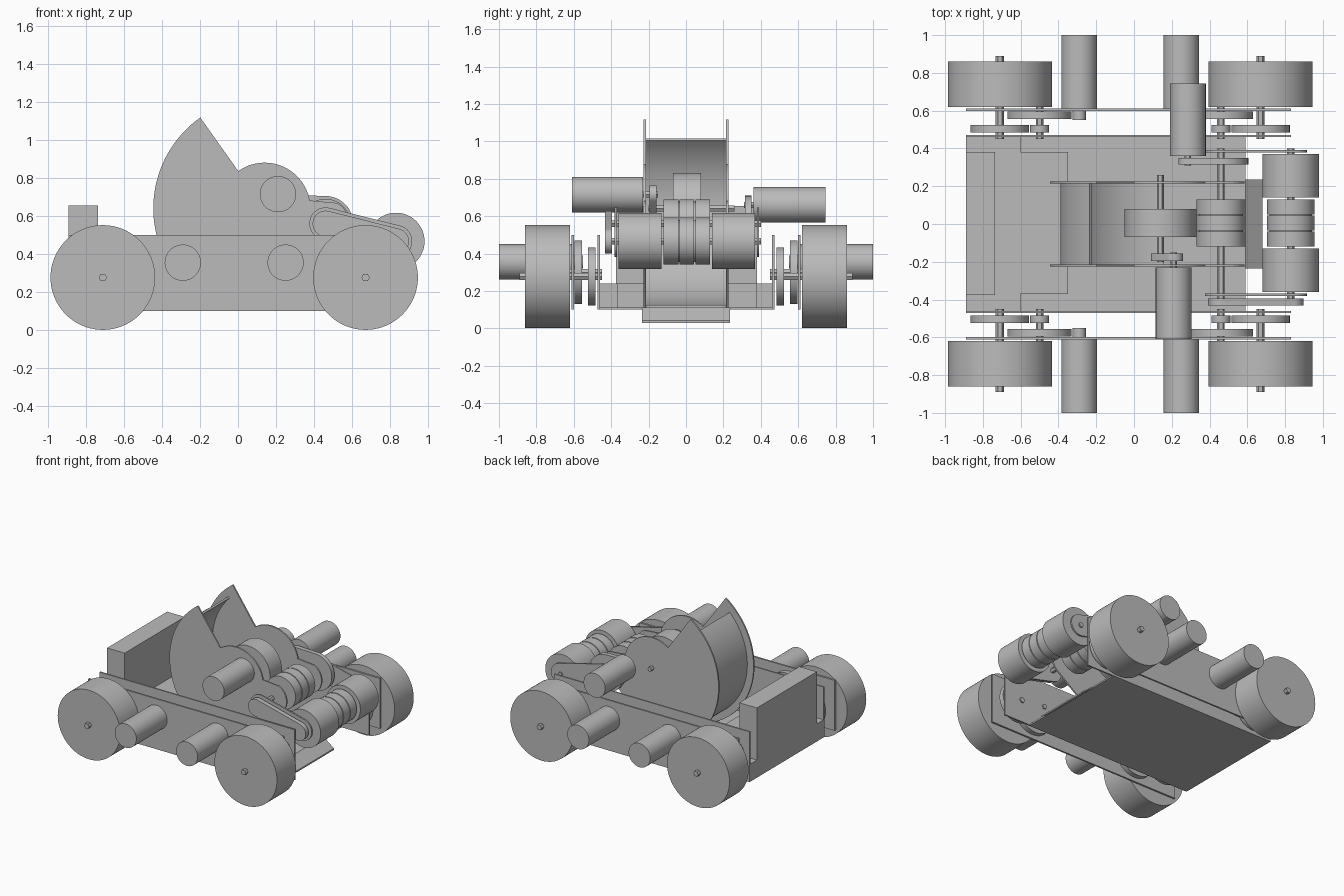
import bpy, bmesh, math
from mathutils import Vector
from mathutils.geometry import convex_hull_2d

cube = bpy.data.objects.get("Cube")
if cube:
    bpy.data.objects.remove(cube, do_unlink=True)

GREY = (0.5, 0.5, 0.5, 1)
mat = bpy.data.materials.new("plain grey")
mat.use_nodes = True
mat.diffuse_color = GREY
mat.node_tree.nodes["Principled BSDF"].inputs["Base Color"].default_value = GREY


def prism(name, profile, y0, y1):
    """Extrude an x-z outline from y0 to y1."""
    bm = bmesh.new()
    face = bm.faces.new([bm.verts.new((x, y0, z)) for x, z in profile])
    grown = bmesh.ops.extrude_face_region(bm, geom=[face])["geom"]
    moved = [v for v in grown if isinstance(v, bmesh.types.BMVert)]
    bmesh.ops.translate(bm, verts=moved, vec=(0, y1 - y0, 0))
    bmesh.ops.recalc_face_normals(bm, faces=bm.faces)
    mesh = bpy.data.meshes.new(name)
    bm.to_mesh(mesh)
    bm.free()
    mesh.materials.append(mat)
    ob = bpy.data.objects.new(name, mesh)
    bpy.context.collection.objects.link(ob)
    bpy.ops.object.select_all(action='DESELECT')
    ob.select_set(True)
    bpy.context.view_layer.objects.active = ob
    bpy.ops.object.shade_smooth_by_angle(angle=math.radians(30))
    return ob


def arc(c, r, a0, a1, n=48):
    """Points on an arc, angles in degrees."""
    angles = [math.radians(a0 + (a1 - a0) * i / n) for i in range(n + 1)]
    return [(c[0] + r * math.cos(a), c[1] + r * math.sin(a)) for a in angles]


def cyl(name, c, r, y0, y1, n=64):
    return prism(name, arc(c, r, 0, 360, n)[:-1], y0, y1)


def box(name, x0, x1, y0, y1, z0, z1):
    return prism(name, [(x0, z0), (x1, z0), (x1, z1), (x0, z1)], y0, y1)


def link(name, c0, r0, c1, r1, y0, y1):
    """Belt or arm outline wrapped round two circles."""
    pts = arc(c0, r0, 0, 360)[:-1] + arc(c1, r1, 0, 360)[:-1]
    hull = convex_hull_2d([Vector(p) for p in pts])
    return prism(name, [tuple(pts[i]) for i in hull], y0, y1)


# Chassis floor, front flap and rear boxes
box("floor_plate", -0.89, 0.59, -0.46, 0.46, 0.1, 0.112)
prism("front_flap", [(0.59, 0.1), (0.68, 0.03), (0.68, 0.042), (0.59, 0.112)], -0.235, 0.235)
box("rear_slab", -0.89, -0.6, -0.46, 0.46, 0.112, 0.24)
box("rear_box", -0.89, -0.735, -0.375, 0.38, 0.112, 0.655)
box("battery_box", -0.6, -0.35, -0.37, 0.38, 0.112, 0.24)

# Drive train, repeated on each side
for side, s in (("right", -1), ("left", 1)):
    box(side + "_outer_rail", -0.89, 0.83, s * 0.598, s * 0.612, 0.1, 0.5)
    box(side + "_inner_rail", -0.89, 0.83, s * 0.46, s * 0.472, 0.1, 0.5)
    for end, wheel_x, gear_x, motor_x in (("rear", -0.71, -0.5, -0.29),
                                          ("front", 0.67, 0.46, 0.25)):
        tag = side + "_" + end
        hub, mid, drive = (wheel_x, 0.277), (gear_x, 0.3), (motor_x, 0.355)
        cyl(tag + "_wheel", hub, 0.275, s * 0.62, s * 0.86, 80)
        cyl(tag + "_axle", hub, 0.022, s * 0.45, s * 0.89, 6)
        cyl(tag + "_axle_gear", hub, 0.155, s * 0.485, s * 0.525)
        cyl(tag + "_small_gear", mid, 0.05, s * 0.485, s * 0.525)
        cyl(tag + "_large_gear", mid, 0.17, s * 0.555, s * 0.595)
        cyl(tag + "_gear_shaft", mid, 0.02, s * 0.45, s * 0.62, 6)
        cyl(tag + "_pinion", drive, 0.035, s * 0.55, s * 0.598, 32)
        cyl(tag + "_motor", drive, 0.095, s * 0.612, s * 1.0)

# Launcher hood: two side plates and a curved back sheet
hood, feed = (0.14, 0.64), (0.46, 0.56)
plate = (arc(hood, 0.585, 245, 125.3) + arc(hood, 0.24, 125.3, 10)
         + arc(feed, 0.125, 60, -45, 24) + [(0.34, 0.32), (0.18, 0.112)])
for side, y in (("right", -0.22), ("left", 0.22)):
    prism(side + "_hood_plate", plate, y - 0.006, y + 0.006)
prism("hood_sheet", arc(hood, 0.53, 135, 272) + arc(hood, 0.515, 272, 135), -0.214, 0.214)

# Launcher wheel and its motor
cyl("launch_wheel", hood, 0.19, -0.07, 0.08)
cyl("launch_shaft", hood, 0.018, -0.2, 0.26, 6)
launch_drive = (0.21, 0.715)
cyl("launch_motor", launch_drive, 0.095, -0.61, -0.23)
cyl("launch_motor_shaft", launch_drive, 0.018, -0.23, -0.15, 6)
link("launch_belt", hood, 0.05, launch_drive, 0.05, -0.195, -0.157)

# Feed and intake rollers
intake = (0.83, 0.467)
for name, c, r in (("feed", feed, 0.13), ("intake", intake, 0.125)):
    for i in range(3):
        y = -0.08 + i * 0.085
        cyl(f"{name}_roller_{i + 1}", c, r, y - 0.039, y + 0.039)
    cyl(name + "_core", c, r * 0.9, -0.11, 0.12)
cyl("feed_shaft", feed, 0.02, -0.43, 0.4, 6)
cyl("intake_shaft", intake, 0.02, -0.43, 0.4, 6)
cyl("right_intake_drum", intake, 0.15, -0.36, -0.13)
cyl("left_intake_drum", intake, 0.15, 0.14, 0.37)

# Intake arms, belt and feed motor
for side, y in (("right", -0.375), ("left", 0.385)):
    link(side + "_intake_arm", feed, 0.085, intake, 0.085, y - 0.006, y + 0.006)
link("intake_belt", feed, 0.068, intake, 0.068, -0.432, -0.395)
feed_drive = (0.285, 0.66)
cyl("feed_motor", feed_drive, 0.095, 0.36, 0.745)
cyl("feed_motor_shaft", feed_drive, 0.018, 0.31, 0.36, 6)
link("feed_belt", feed_drive, 0.05, feed, 0.145, 0.315, 0.35)
